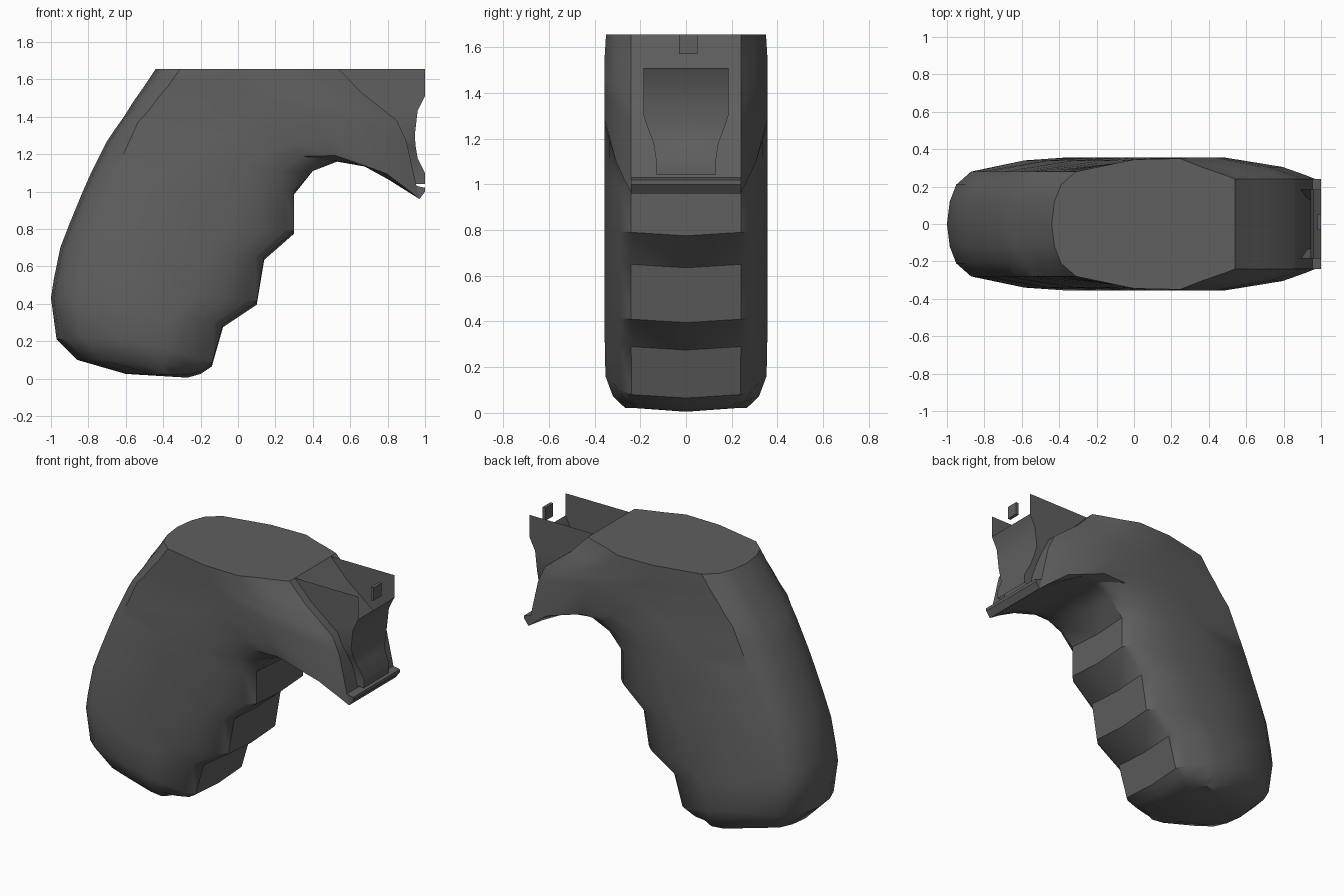
import bpy, bmesh, math
from mathutils import Vector

if "Cube" in bpy.data.objects:
    bpy.data.objects.remove(bpy.data.objects["Cube"], do_unlink=True)

grey = bpy.data.materials.new("dark_grey")
grey.use_nodes = True
colour = (0.115, 0.115, 0.115, 1)
grey.diffuse_color = colour
grey.node_tree.nodes["Principled BSDF"].inputs["Base Color"].default_value = colour


def finish(bm, name, mirror=True, angle=34):
    """Turn a half-model bmesh into a mirrored, shaded object."""
    bmesh.ops.remove_doubles(bm, verts=bm.verts, dist=0.0005)
    bmesh.ops.recalc_face_normals(bm, faces=bm.faces)
    mesh = bpy.data.meshes.new(name)
    bm.to_mesh(mesh)
    bm.free()
    mesh.materials.append(grey)
    obj = bpy.data.objects.new(name, mesh)
    bpy.context.scene.collection.objects.link(obj)
    if mirror:
        mod = obj.modifiers.new("mirror", 'MIRROR')
        mod.use_axis = (False, True, False)
        mod.merge_threshold = 0.001
    bpy.ops.object.select_all(action='DESELECT')
    obj.select_set(True)
    bpy.context.view_layer.objects.active = obj
    bpy.ops.object.shade_smooth_by_angle(angle=math.radians(angle))
    return obj


def loft(bm, rows):
    """Quads between neighbouring rows of points."""
    grid = [[bm.verts.new(p) for p in row] for row in rows]
    for upper, lower in zip(grid, grid[1:]):
        for c in range(len(upper) - 1):
            bm.faces.new((upper[c], upper[c + 1], lower[c + 1], lower[c]))
    return grid


# Grip rows, top to bottom: back x, z, front x, z, upward bow, width scale
NOSE_ROWS = 5
GRIP = [
    (-.44, 1.655, .54, 1.655, 0, 1),
    (-.50, 1.565, .66, 1.53, .02, 1),
    (-.56, 1.48, .85, 1.38, .08, 1),
    (-.61, 1.40, .90, 1.27, .13, 1),
    (-.66, 1.33, .97, .96, .25, 1),
    (-.70, 1.27, .70, 1.13, .10, 1),
    (-.74, 1.19, .53, 1.16, .05, 1),
    (-.79, 1.09, .40, 1.11, .01, 1),
    (-.83, 1.00, .30, 1.00, 0, 1),
    (-.90, .83, .30, .79, 0, 1),
    (-.95, .70, .14, .65, 0, 1),
    (-.985, .53, .10, .41, 0, 1),
    (-1.0, .43, -.08, .29, 0, 1),
    (-.97, .21, -.14, .08, .05, .99),
    (-.86, .10, -.20, .04, .02, .9),
    (-.60, .025, -.27, .02, 0, .75),
]


def grip_row(i, bx, bz, fx, fz, bow, scale):
    back, front = Vector((bx, 0, bz)), Vector((fx, 0, fz))
    length = (front - back).length
    nose = i < NOSE_ROWS
    shoulder, cheek = (.26, .305) if nose else (.29, .335)
    stations = [(0, 0), (.015 / length, .12), (.05 / length, .21),
                (.13 / length, .28), (.45, .345 if nose else .34),
                (.7, .35 if i == 0 else .356),
                (1 - min(.18 / length, .22), cheek),
                (1 - .05 / length, shoulder), (1, .24), (1, 0)]
    row = []
    for t, y in stations:
        p = back.lerp(front, t)
        p.z += bow * 4 * t * (1 - t)
        p.y = y * scale
        row.append(p)
    if i > NOSE_ROWS + 2:
        row[-1].z -= .015
    return row


# Grip shell: finger grooves, flat top, rounded base and curved nose face
bm = bmesh.new()
grid = loft(bm, [grip_row(i, *r) for i, r in enumerate(GRIP)])
bm.faces.new(grid[0])
bm.faces.new(grid[-1])
finish(bm, "grip_shell")

# Concave front panel standing ahead of the nose face: x, z, half width
FRONT = [
    (1, 1.51, .185), (.96, 1.43, .185), (.945, 1.3, .185), (.95, 1.24, .165),
    (.96, 1.18, .142), (1, 1.1, .13), (1, 1.04, .13),
]
bm = bmesh.new()
loft(bm, [[(x, w, z), (x, 0, z)] for x, z, w in FRONT])
finish(bm, "front_panel")


def nose_x(z):
    """Depth of the curved nose face at a height."""
    line = [(r[2], r[3]) for r in GRIP[:NOSE_ROWS]]
    for (x0, z0), (x1, z1) in zip(line, line[1:]):
        if z >= z1:
            return x0 + (x1 - x0) * (z0 - z) / (z0 - z1)


# Thin side walls from the nose face out to the panel, open at the top
bm = bmesh.new()
levels = [(1, 1.655, .185), (1, 1.53, .185)] + FRONT
loft(bm, [[(nose_x(z), w, z), (x, w, z)] for x, z, w in levels])
finish(bm, "panel_side_walls")

# Pointed lip under the panel
bm = bmesh.new()
lip = [(nose_x(1.03), 1.03), (1, 1.02), (1, 1.0), (.97, .96)]
grid = loft(bm, [[(x, .24, z), (x, 0, z)] for x, z in lip])
bm.faces.new([row[0] for row in grid])
finish(bm, "nose_lip")

# Small square tab at the top of the nose
bm = bmesh.new()
bmesh.ops.create_cube(bm, size=1)
for v in bm.verts:
    v.co = Vector((.99 + v.co.x * .02, .01 + v.co.y * .08, 1.6125 + v.co.z * .085))
finish(bm, "latch_tab", mirror=False)
